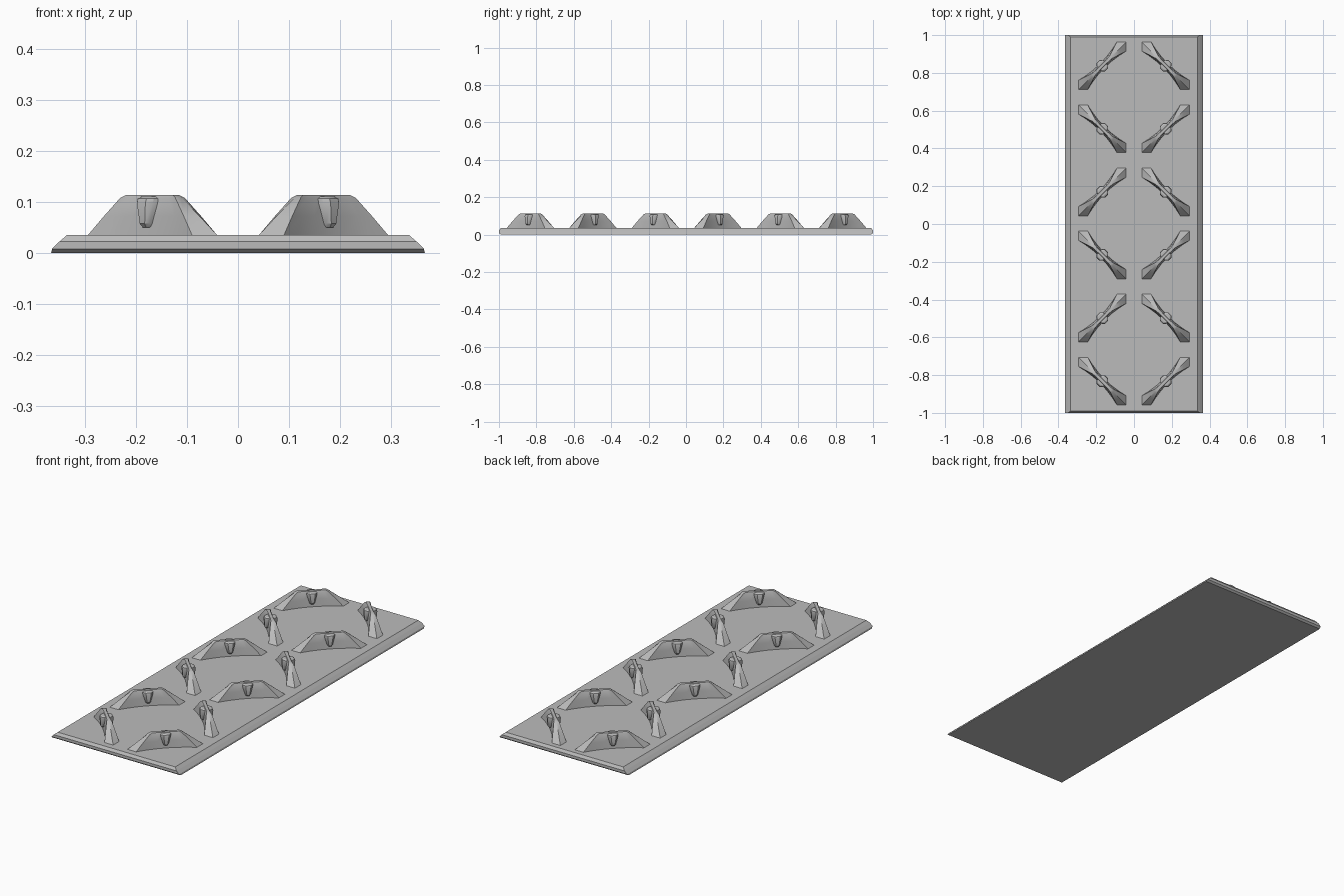
import bpy, bmesh, math

cube = bpy.data.objects.get("Cube")
if cube:
    bpy.data.objects.remove(cube, do_unlink=True)

grey = bpy.data.materials.new("grey")
grey.use_nodes = True
colour = (0.5, 0.5, 0.5, 1)
grey.diffuse_color = colour
grey.node_tree.nodes["Principled BSDF"].inputs["Base Color"].default_value = colour


def loft(bm, rings):
    """Skin a stack of matching closed rings and cap both ends."""
    loops = [[bm.verts.new(p) for p in ring] for ring in rings]
    n = len(loops[0])
    for low, high in zip(loops, loops[1:]):
        for i in range(n):
            j = (i + 1) % n
            bm.faces.new((low[i], low[j], high[j], high[i]))
    bm.faces.new(loops[0][::-1])
    bm.faces.new(loops[-1])


def to_mesh(name, bm):
    bmesh.ops.recalc_face_normals(bm, faces=bm.faces)
    mesh = bpy.data.meshes.new(name)
    bm.to_mesh(mesh)
    bm.free()
    mesh.materials.append(grey)
    return mesh


def add_object(name, mesh):
    obj = bpy.data.objects.new(name, mesh)
    bpy.context.collection.objects.link(obj)
    return obj


# Base plate: bevelled long sides, small chamfers at the ends
bm = bmesh.new()
levels = [(0.366, 0.99, 0), (0.364, 1, 0.008), (0.35, 1, 0.022), (0.335, 0.99, 0.035)]
loft(bm, [[(-x, -y, z), (x, -y, z), (x, y, z), (-x, y, z)] for x, y, z in levels])
add_object("base_plate", to_mesh("base_plate", bm))


def outline(quarter, z):
    """Mirror a quarter outline (tip to waist) into a closed ring."""
    half = quarter + [(-u, v) for u, v in quarter[-2::-1]]
    return [(u, v, z) for u, v in half + [(u, -v) for u, v in half[-2:0:-1]]]


# Cleat: pointed ends, narrow waist, sloping up to a thin ridge
foot = [(0.18, 0), (0.145, 0.035), (0.1, 0.025), (0.05, 0.018), (0, 0.016)]
ridge = [(0.08, 0), (0.076, 0.013), (0.055, 0.011), (0.03, 0.01), (0, 0.01)]
crest = [(u * 0.86, v * 0.7) for u, v in ridge]


def blend(t):
    return [(a + (c - a) * t, b + (d - b) * t) for (a, b), (c, d) in zip(foot, ridge)]


bm = bmesh.new()
loft(bm, [outline(foot, 0.034), outline(blend(0.5), 0.072),
          outline(ridge, 0.108), outline(crest, 0.113)])

# Tapered boss on each face of the cleat
boss = [(-1, 0.008), (-0.85, 0.02), (-0.45, 0.03), (0.45, 0.03), (0.85, 0.02), (1, 0.008)]
for side in (1, -1):
    loft(bm, [[(u * w, side * v * d, z) for u, v in boss]
              for w, d, z in ((0.01, 0.75, 0.05), (0.015, 0.95, 0.057),
                              (0.026, 1.05, 0.098), (0.026, 0.95, 0.106),
                              (0.02, 0.7, 0.11))])
cleat_mesh = to_mesh("cleat", bm)

# Two mirrored columns of cleats in an alternating zigzag
for row in range(6):
    for side, label in ((1, "left"), (-1, "right")):
        cleat = add_object(f"cleat_{label}_{row + 1}", cleat_mesh)
        cleat.location = (side * 0.1675, 0.838 - row * 0.334, 0)
        cleat.rotation_euler.z = math.radians(45) * side * (-1) ** (row + 1)

# Soft shading on the curved flanks, sharp at the ridges
bpy.ops.object.select_all(action="DESELECT")
bpy.context.view_layer.objects.active = cleat
cleat.select_set(True)
bpy.ops.object.shade_smooth_by_angle(angle=math.radians(25))
